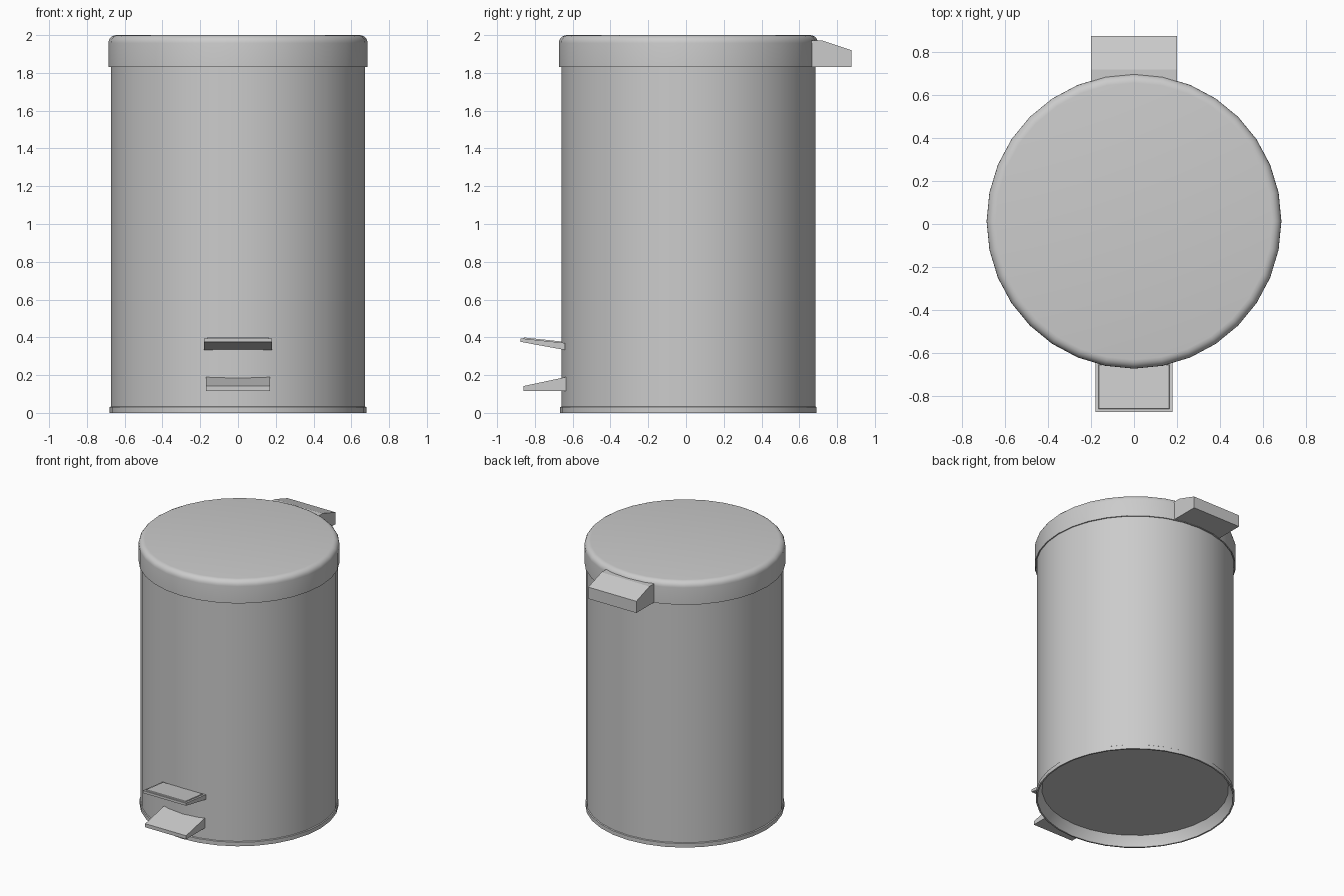
import bpy, bmesh, math

if "Cube" in bpy.data.objects:
    bpy.data.objects.remove(bpy.data.objects["Cube"])

CY = 0.013    # the round parts sit slightly behind the origin
SIDES = 32


def finish(name, bm, smooth=False):
    bmesh.ops.recalc_face_normals(bm, faces=bm.faces[:])
    mesh = bpy.data.meshes.new(name)
    bm.to_mesh(mesh)
    bm.free()
    ob = bpy.data.objects.new(name, mesh)
    bpy.context.collection.objects.link(ob)
    if smooth:
        bpy.ops.object.select_all(action='DESELECT')
        ob.select_set(True)
        bpy.context.view_layer.objects.active = ob
        bpy.ops.object.shade_smooth_by_angle(angle=math.radians(32))
    return ob


def lathe(name, profile):
    """Revolve (radius, z) points around the bin axis and cap both ends."""
    bm = bmesh.new()
    rings = []
    for r, z in profile:
        angles = [2 * math.pi * i / SIDES for i in range(SIDES)]
        rings.append([bm.verts.new((r * math.cos(a), CY + r * math.sin(a), z))
                      for a in angles])
    for a, b in zip(rings, rings[1:]):
        for i in range(SIDES):
            j = (i + 1) % SIDES
            bm.faces.new((a[i], a[j], b[j], b[i]))
    bm.faces.new(rings[0])
    bm.faces.new(rings[-1])
    return finish(name, bm, smooth=True)


def side_extrude(name, profile, half_width, pad=None):
    """Extrude a (y, z) side profile across x; pad = (inset, raise) on the top."""
    bm = bmesh.new()
    left = [bm.verts.new((-half_width, y, z)) for y, z in profile]
    right = [bm.verts.new((half_width, y, z)) for y, z in profile]
    n = len(profile)
    bm.faces.new(left)
    bm.faces.new(right)
    for i in range(n):
        j = (i + 1) % n
        bm.faces.new((left[i], left[j], right[j], right[i]))
    if pad:
        bmesh.ops.recalc_face_normals(bm, faces=bm.faces[:])
        top = max(bm.faces, key=lambda f: f.normal.z)
        bmesh.ops.inset_region(bm, faces=[top], thickness=pad[0])
        bmesh.ops.inset_region(bm, faces=[top], thickness=0.003, depth=pad[1])
    return finish(name, bm)


# Bin body with a recessed underside, base ring and small groove
lathe("bin_body", [
    (0.637, 0.075), (0.66, 0.03), (0.668, 0.0), (0.679, 0.0), (0.679, 0.03),
    (0.673, 0.034), (0.673, 1.87)])

# Lid with rounded top edge and a short inner skirt
edge = 0.042
rounded = [(0.686 - edge + edge * math.cos(t), 2.0 - edge + edge * math.sin(t))
           for t in (math.pi / 2 * k / 5 for k in range(6))]
lathe("lid", [(0.678, 1.86), (0.678, 1.83), (0.686, 1.83)] + rounded)

# Hinge cover at the back of the lid
side_extrude("hinge_cover", [
    (0.64, 1.832), (0.876, 1.832), (0.876, 1.92), (0.72, 1.972), (0.64, 1.972)], 0.2)

# Upper foot pedal: thin tilted plate with a raised pad
side_extrude("foot_pedal", [
    (-0.875, 0.376), (-0.875, 0.395), (-0.64, 0.37), (-0.64, 0.333)], 0.18,
    pad=(0.021, 0.006))

# Lower pedal guard: wedge at the base
side_extrude("pedal_guard", [
    (-0.86, 0.115), (-0.86, 0.142), (-0.63, 0.191), (-0.63, 0.115)], 0.17)
